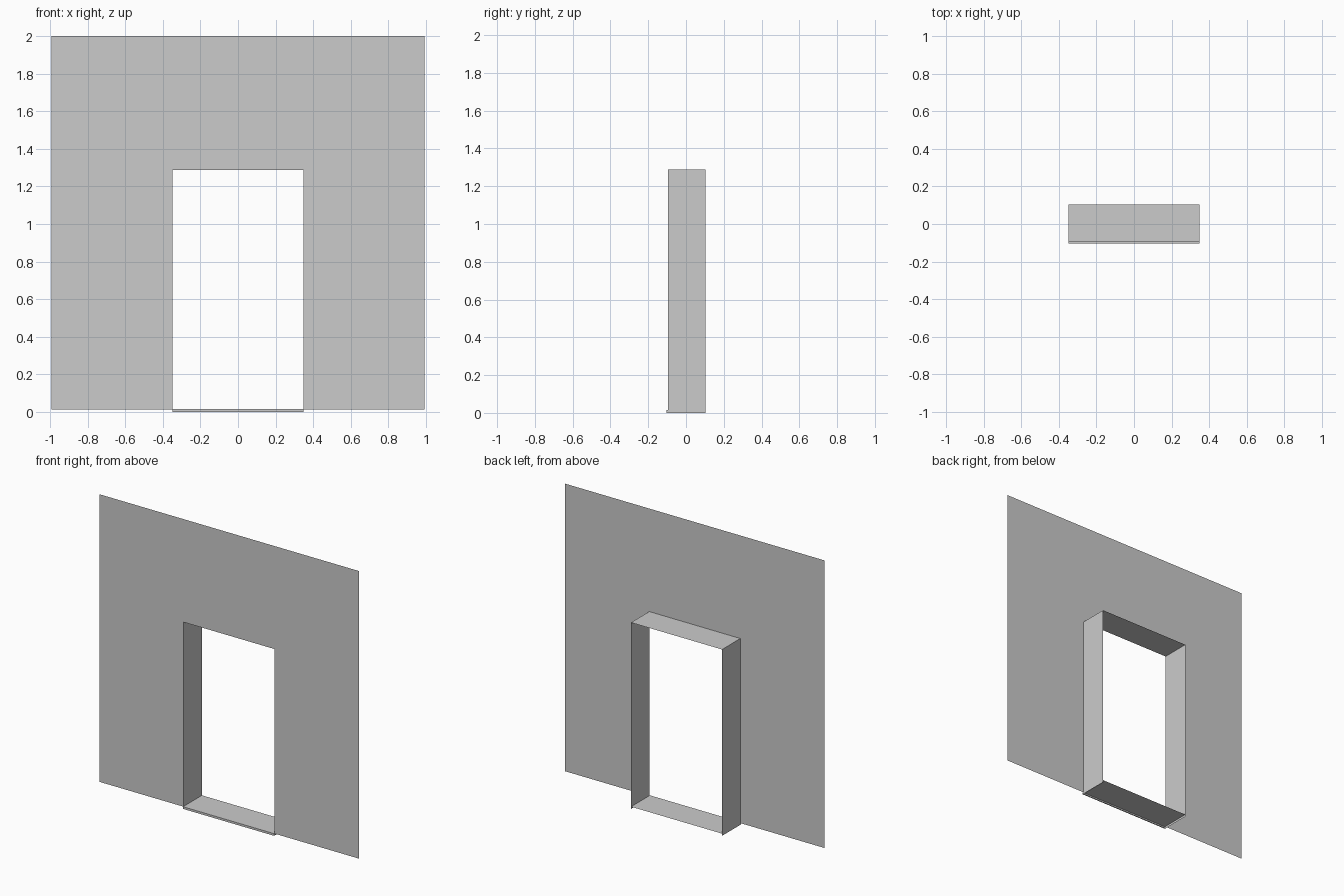
import bpy

if "Cube" in bpy.data.objects:
    bpy.data.objects.remove(bpy.data.objects["Cube"])

WALL_X, TOP = 0.993, 2.0          # half width and height of the wall
OPEN_X, OPEN_Z = 0.348, 1.288     # half width and height of the opening
FRONT, BACK, LIP = -0.096, 0.103, -0.103
SILL_Z, WALL_Z = 0.015, 0.012


def sheet(name, verts, faces):
    mesh = bpy.data.meshes.new(name)
    mesh.from_pydata(verts, [], faces)
    mesh.update()
    obj = bpy.data.objects.new(name, mesh)
    bpy.context.collection.objects.link(obj)
    return obj


# Thin wall with a doorway cut out, as one outline
outline = [(-WALL_X, WALL_Z), (-OPEN_X, WALL_Z), (-OPEN_X, OPEN_Z), (OPEN_X, OPEN_Z),
           (OPEN_X, WALL_Z), (WALL_X, WALL_Z), (WALL_X, TOP), (-WALL_X, TOP)]
sheet("wall", [(x, FRONT, z) for x, z in outline], [range(len(outline))])

# Door lining: two jambs and a lintel, extruded backwards
path = [(-OPEN_X, 0), (-OPEN_X, OPEN_Z), (OPEN_X, OPEN_Z), (OPEN_X, 0)]
rings = [(x, y, z) for y in (FRONT, BACK) for x, z in path]
sheet("door_lining", rings, [(i, i + 4, i + 5, i + 1) for i in range(3)])

# Threshold: top sheet with a small front lip
profile = [(BACK, SILL_Z), (FRONT, SILL_Z), (LIP, SILL_Z), (LIP, 0), (FRONT, 0)]
ends = [(x, y, z) for x in (-OPEN_X, OPEN_X) for y, z in profile]
sheet("threshold", ends, [(0, 2, 7, 5), (2, 3, 8, 7), (3, 4, 9, 8),
                          (1, 4, 3, 2), (6, 7, 8, 9)])
